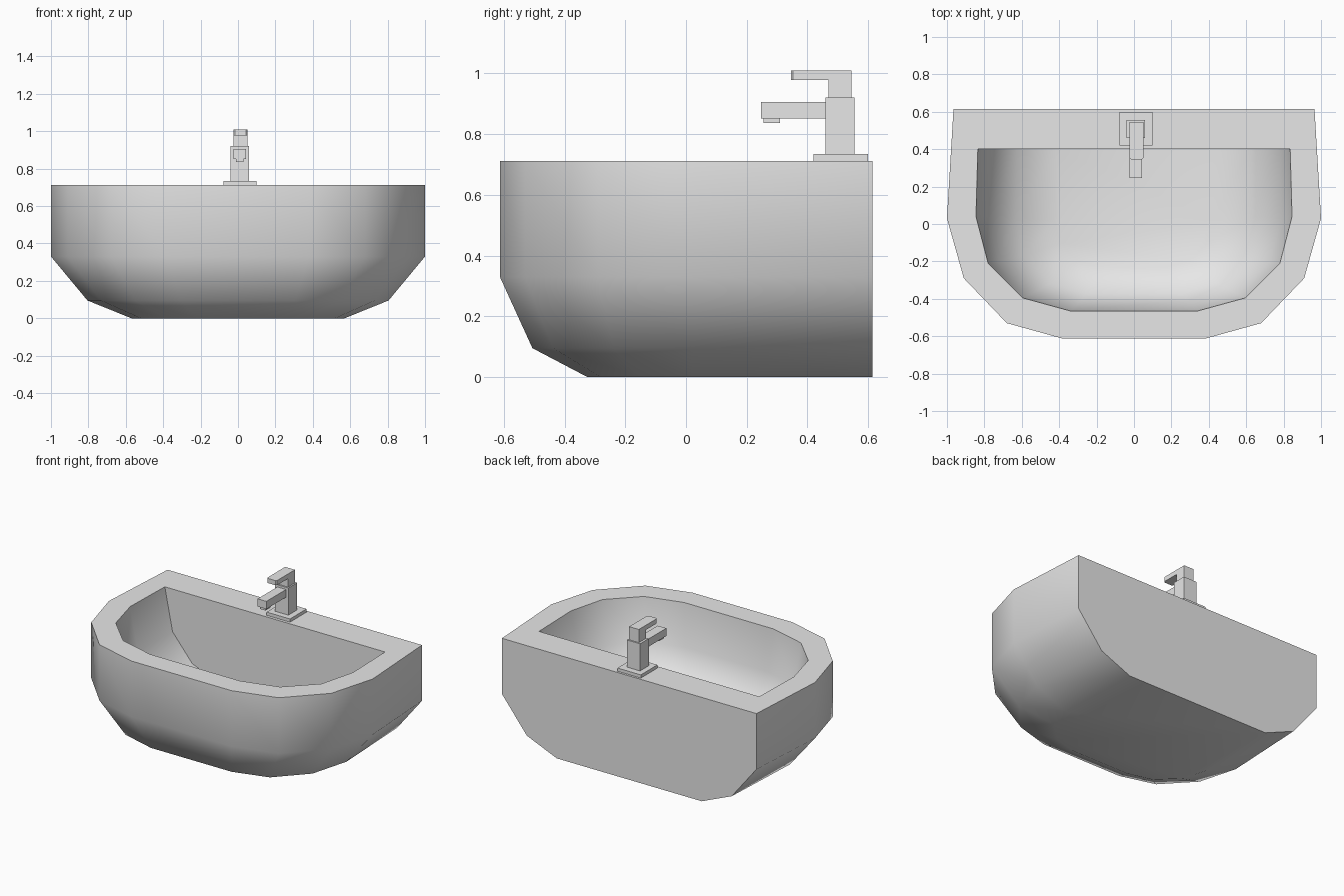
import bpy, bmesh, math

if "Cube" in bpy.data.objects:
    bpy.data.objects.remove(bpy.data.objects["Cube"])

mat = bpy.data.materials.new("light grey ceramic")
mat.diffuse_color = (0.8, 0.8, 0.8, 1)
mat.use_nodes = True
mat.node_tree.nodes["Principled BSDF"].inputs["Base Color"].default_value = mat.diffuse_color


def finish(name, bm, angle):
    bmesh.ops.recalc_face_normals(bm, faces=bm.faces[:])
    for f in bm.faces:
        f.smooth = True
    me = bpy.data.meshes.new(name)
    bm.to_mesh(me)
    bm.free()
    me.set_sharp_from_angle(angle=math.radians(angle))
    me.materials.append(mat)
    ob = bpy.data.objects.new(name, me)
    bpy.context.collection.objects.link(ob)
    return ob


def box(name, x0, x1, y0, y1, z0, z1, front_bevel=0):
    bm = bmesh.new()
    bmesh.ops.create_cube(bm, size=1)
    for v in bm.verts:
        v.co.x = x1 if v.co.x > 0 else x0
        v.co.y = y1 if v.co.y > 0 else y0
        v.co.z = z1 if v.co.z > 0 else z0
    if front_bevel:
        edges = [e for e in bm.edges
                 if all(abs(v.co.y - y0) < 1e-5 for v in e.verts)
                 and abs(e.verts[0].co.x - e.verts[1].co.x) < 1e-5]
        bmesh.ops.bevel(bm, geom=edges, offset=front_bevel, segments=1, affect='EDGES')
    return finish(name, bm, 20)


# Half outlines of the rim, from back corner to front; mirrored in x
outer = [(0.965, 0.615), (1.0, 0.03), (0.91, -0.29), (0.68, -0.53), (0.38, -0.613)]
inner = [(0.835, 0.40), (0.845, 0.04), (0.78, -0.21), (0.595, -0.395), (0.34, -0.465)]


def ring(bm, half, sx, sy, z):
    """Outline shrunk in x and at the front; the back stays on its wall plane."""
    back = half[0][1]
    pts = [(x * sx, y if y == back else y * sy) for x, y in half]
    pts += [(-x, y) for x, y in reversed(pts)]
    return [bm.verts.new((x, y, z)) for x, y in pts]


# Basin: underside, outer wall, rim, inner wall, floor
bm = bmesh.new()
rings = [ring(bm, outer, *l) for l in
         [(0.57, 0.53, 0.0), (0.805, 0.825, 0.095), (1, 1, 0.33), (1, 1, 0.712)]]
rings += [ring(bm, inner, *l) for l in
          [(1, 1, 0.712), (0.93, 0.95, 0.42), (0.75, 0.8, 0.24), (0.5, 0.5, 0.16)]]
for a, b in zip(rings, rings[1:]):
    n = len(a)
    for i in range(n):
        j = (i + 1) % n
        bm.faces.new((a[i], a[j], b[j], b[i]))
bm.faces.new(rings[0])
bm.faces.new(rings[-1])
finish("basin", bm, 50)

# Tap
box("tap_base_plate", -0.077, 0.10, 0.42, 0.60, 0.71, 0.734)
box("tap_body", -0.04, 0.06, 0.46, 0.555, 0.73, 0.92)
box("tap_neck", -0.024, 0.05, 0.47, 0.545, 0.915, 0.98)
box("tap_handle", -0.024, 0.05, 0.345, 0.545, 0.978, 1.01, 0.008)
box("tap_spout", -0.024, 0.042, 0.247, 0.47, 0.852, 0.905)
box("tap_aerator", -0.012, 0.03, 0.255, 0.31, 0.836, 0.855)
